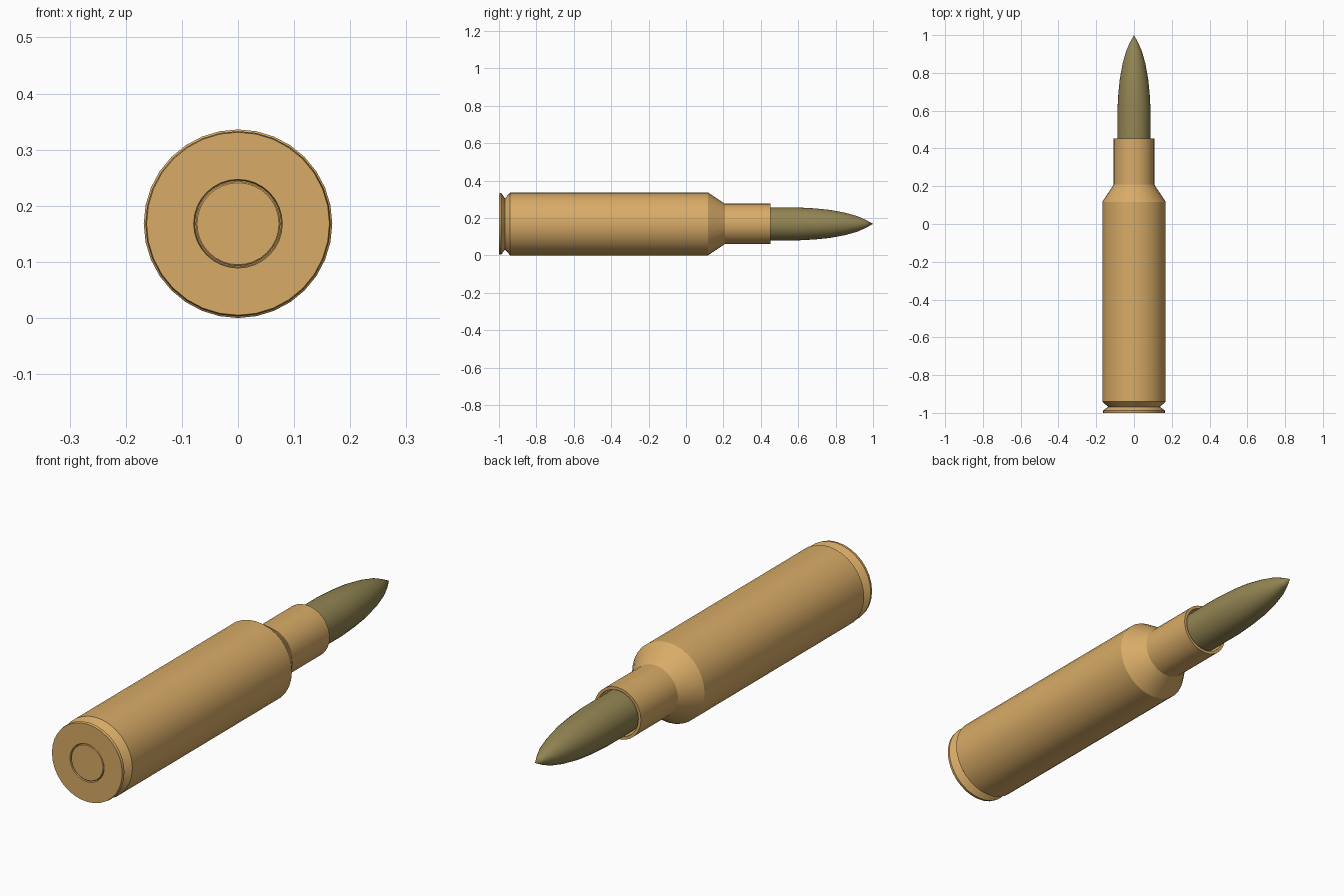
import bpy
import bmesh
import math
from mathutils import Matrix, Vector

cube = bpy.data.objects.get("Cube")
if cube:
    bpy.data.objects.remove(cube, do_unlink=True)

AXIS_Z = 0.168
SIDES = 32


def make_material(name, rgb):
    mat = bpy.data.materials.new(name)
    mat.use_nodes = True
    mat.diffuse_color = (*rgb, 1)
    mat.node_tree.nodes["Principled BSDF"].inputs["Base Color"].default_value = (*rgb, 1)
    return mat


def lathe(name, profile, mat):
    """Turn a (y, radius) profile around the long axis."""
    bm = bmesh.new()
    verts = [bm.verts.new((r, y, 0)) for y, r in profile]
    edges = [bm.edges.new(pair) for pair in zip(verts, verts[1:])]
    bmesh.ops.spin(bm, geom=verts + edges, cent=(0, 0, 0), axis=(0, 1, 0),
                   angle=math.tau, steps=SIDES, use_merge=False)
    bmesh.ops.remove_doubles(bm, verts=bm.verts, dist=0.0002)
    bmesh.ops.recalc_face_normals(bm, faces=bm.faces)
    bmesh.ops.transform(bm, matrix=Matrix.Translation(Vector((0, 0, AXIS_Z))), verts=bm.verts)
    mesh = bpy.data.meshes.new(name)
    bm.to_mesh(mesh)
    bm.free()
    mesh.materials.append(mat)
    obj = bpy.data.objects.new(name, mesh)
    bpy.context.collection.objects.link(obj)
    bpy.ops.object.select_all(action="DESELECT")
    obj.select_set(True)
    bpy.context.view_layer.objects.active = obj
    bpy.ops.object.shade_smooth_by_angle(angle=math.radians(25))
    return obj


brass = make_material("brass", (0.69, 0.41, 0.135))
olive = make_material("olive_metal", (0.29, 0.235, 0.085))

# Case: primer pocket, rim, extraction groove, body, shoulder, neck, open mouth
lathe("case", [
    (-0.985, 0), (-0.985, 0.077), (-1.0, 0.079),
    (-1.0, 0.163), (-0.988, 0.165), (-0.968, 0.137), (-0.94, 0.168),
    (0.117, 0.168), (0.208, 0.108), (0.453, 0.108),
    (0.453, 0.096), (0.3, 0.096), (0.3, 0),
], brass)

# Primer cap with a softened edge
lathe("primer", [(-0.984, 0), (-0.984, 0.0755), (-0.997, 0.0755), (-0.999, 0.073), (-0.999, 0)], brass)

# Pointed tip seated in the neck
lathe("bullet", [
    (0.301, 0), (0.301, 0.088), (0.6, 0.088), (0.69, 0.083), (0.77, 0.075),
    (0.85, 0.06), (0.915, 0.042), (0.96, 0.022), (1.0, 0),
], olive)
